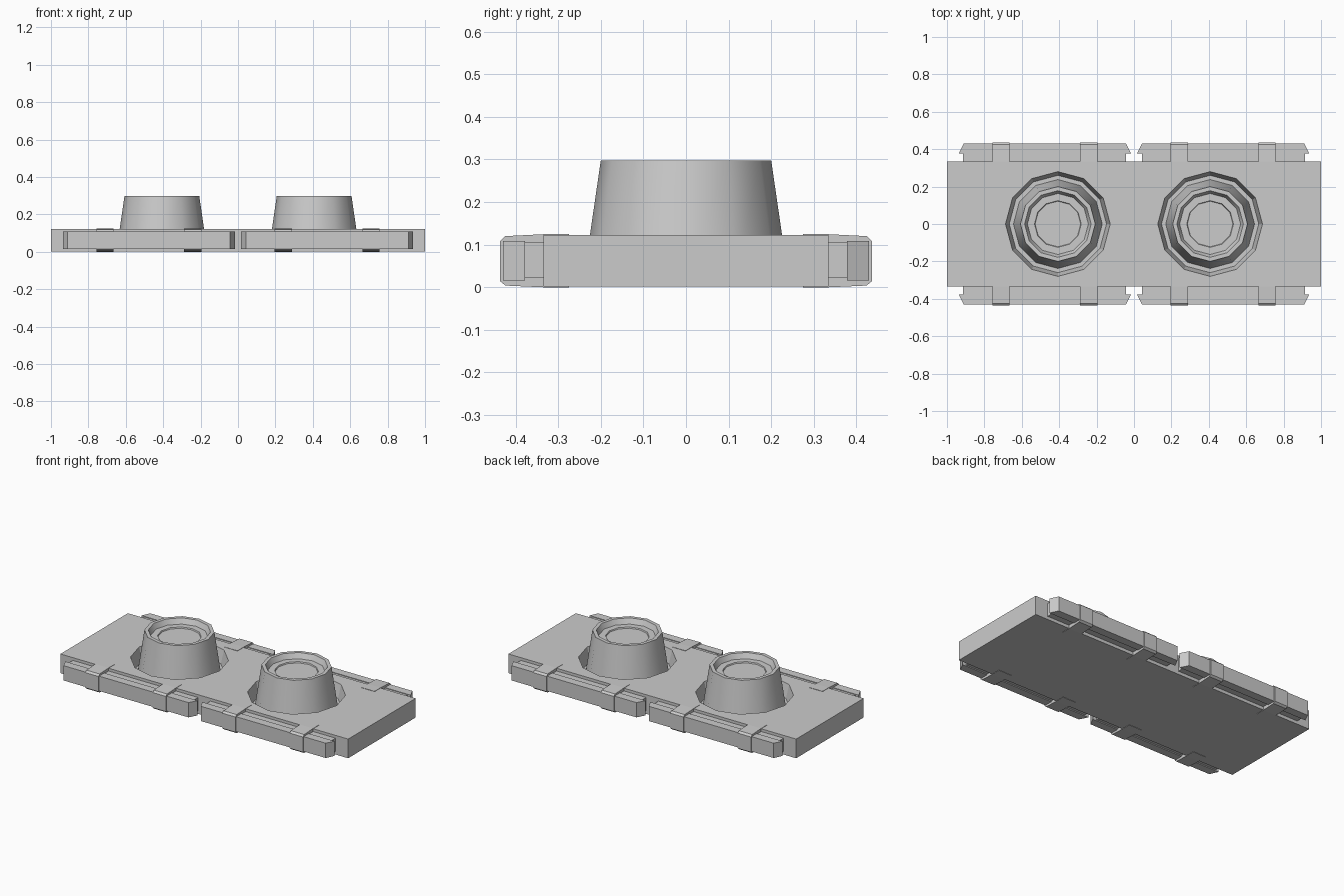
import bpy, bmesh, math
from mathutils import Vector

if "Cube" in bpy.data.objects:
    bpy.data.objects.remove(bpy.data.objects["Cube"])


def finish(name, bm):
    bmesh.ops.recalc_face_normals(bm, faces=bm.faces)
    me = bpy.data.meshes.new(name)
    bm.to_mesh(me)
    bm.free()
    ob = bpy.data.objects.new(name, me)
    bpy.context.collection.objects.link(ob)
    return ob


def prism(name, pts, extrude):
    """Extrude a closed outline of 3D points along a vector."""
    bm = bmesh.new()
    face = bm.faces.new([bm.verts.new(p) for p in pts])
    res = bmesh.ops.extrude_face_region(bm, geom=[face])
    moved = [v for v in res["geom"] if isinstance(v, bmesh.types.BMVert)]
    bmesh.ops.translate(bm, verts=moved, vec=Vector(extrude))
    return finish(name, bm)


def lathe(name, profile, cx, sides=12):
    """Turn an (r, z) profile around a vertical axis and cap both ends."""
    bm = bmesh.new()
    rings = []
    for r, z in profile:
        rings.append([bm.verts.new((cx + r * math.cos(math.tau * i / sides),
                                    r * math.sin(math.tau * i / sides), z))
                      for i in range(sides)])
    for a, b in zip(rings, rings[1:]):
        for i in range(sides):
            j = (i + 1) % sides
            bm.faces.new((a[i], a[j], b[j], b[i]))
    bm.faces.new(rings[0])
    bm.faces.new(rings[-1])
    return finish(name, bm)


def smooth(ob, deg):
    bpy.ops.object.select_all(action='DESELECT')
    ob.select_set(True)
    bpy.context.view_layer.objects.active = ob
    bpy.ops.object.shade_smooth_by_angle(angle=math.radians(deg))


STUD_X = 0.407

# Base slab
slab = prism("base_slab", [(-1, -.335, .002), (1, -.335, .002),
                           (1, .335, .002), (-1, .335, .002)], (0, 0, .1205))

# Recesses around the studs, cut into the slab
for s in (-1, 1):
    wall = (.28 - .26) / (.1225 - .04)
    cutter = lathe("recess_cutter", [(.26, .04), (.26 + wall * .12, .16)], s * STUD_X)
    cutter.hide_render = True
    mod = slab.modifiers.new("recess", 'BOOLEAN')
    mod.operation = 'DIFFERENCE'
    mod.solver = 'EXACT'
    mod.object = cutter
    bpy.context.view_layer.objects.active = slab
    bpy.ops.object.modifier_apply(modifier=mod.name)
    bpy.data.objects.remove(cutter)

# Hollow-topped tapered studs
stud_profile = [(.239, .03), (.2, .2975), (.178, .2975), (.163, .265),
                (.125, .265), (.122, .258)]
for s, side in ((-1, "left"), (1, "right")):
    smooth(lathe("stud_" + side, stud_profile, s * STUD_X), 35)

# Side rails and the brackets that clip them to the slab
rail_core = [(-.913, .33), (-.043, .33), (-.043, .385), (-.913, .385)]
rail_head = [(-.936, .378), (-.016, .378), (-.043, .43), (-.911, .43)]
clip = [(.275, .1245), (.335, .1245), (.424, .12), (.436, .109),
        (.436, .014), (.424, .004), (.335, 0), (.275, 0)]

for sx, xn in ((-1, "left"), (1, "right")):
    for sy, yn in ((-1, "front"), (1, "back")):
        tag = f"{yn}_{xn}"
        prism("rail_core_" + tag, [(-sx * x, sy * y, .022) for x, y in rail_core],
              (0, 0, .083))
        prism("rail_head_" + tag, [(-sx * x, sy * y, .016) for x, y in rail_head],
              (0, 0, .093))
        for n, cx in (("inner", .242), ("outer", .711)):
            prism(f"bracket_{n}_{tag}",
                  [(sx * cx - .046, sy * y, z) for y, z in clip], (.092, 0, 0))
